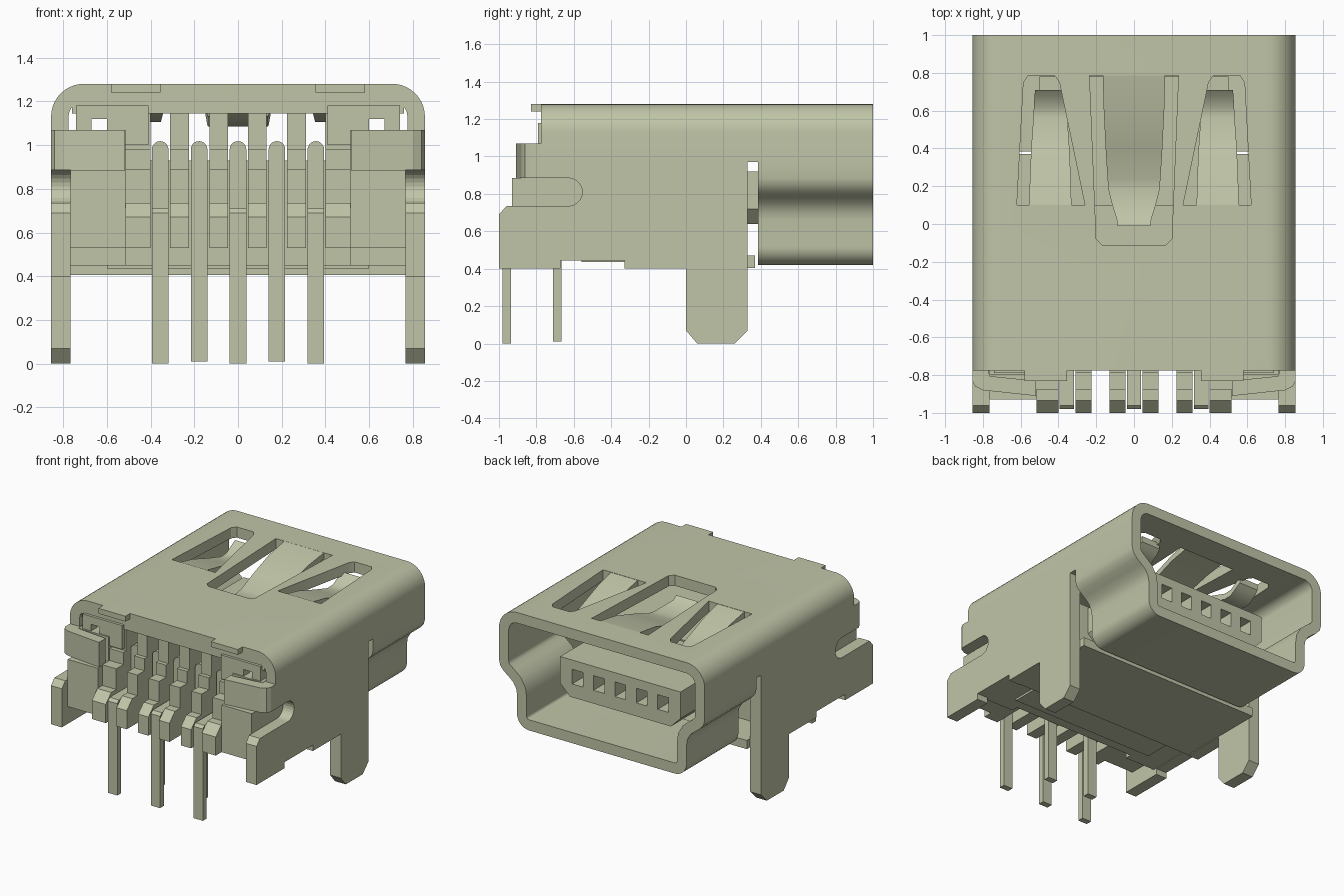
import bpy, bmesh, math
from mathutils import Vector

if "Cube" in bpy.data.objects:
    bpy.data.objects.remove(bpy.data.objects["Cube"], do_unlink=True)

COLOR = (0.53, 0.56, 0.39, 1)
mat = bpy.data.materials.new("pale olive metal")
mat.use_nodes = True
mat.diffuse_color = COLOR
mat.node_tree.nodes["Principled BSDF"].inputs["Base Color"].default_value = COLOR


def finish(name, bm, smooth=False):
    bmesh.ops.recalc_face_normals(bm, faces=bm.faces)
    me = bpy.data.meshes.new(name)
    bm.to_mesh(me)
    bm.free()
    me.materials.append(mat)
    ob = bpy.data.objects.new(name, me)
    bpy.context.scene.collection.objects.link(ob)
    if smooth:
        shade(ob)
    return ob


def shade(ob):
    bpy.ops.object.select_all(action='DESELECT')
    ob.select_set(True)
    bpy.context.view_layer.objects.active = ob
    bpy.ops.object.shade_smooth_by_angle(angle=math.radians(32))


def prism(name, pts, axis, a, b, smooth=False):
    """Extrude a 2D outline along an axis from a to b."""
    place = {'x': lambda u, v, w: (w, u, v),
             'y': lambda u, v, w: (u, w, v),
             'z': lambda u, v, w: (u, v, w)}[axis]
    bm = bmesh.new()
    r0 = [bm.verts.new(place(u, v, a)) for u, v in pts]
    r1 = [bm.verts.new(place(u, v, b)) for u, v in pts]
    bm.faces.new(r0)
    bm.faces.new(r1[::-1])
    n = len(pts)
    for i in range(n):
        j = (i + 1) % n
        bm.faces.new((r0[i], r0[j], r1[j], r1[i]))
    return finish(name, bm, smooth)


def box(name, x0, x1, y0, y1, z0, z1):
    return prism(name, [(x0, y0), (x1, y0), (x1, y1), (x0, y1)], 'z', z0, z1)


def arc(cx, cz, r, a0, a1, n=10):
    return [(cx + r * math.cos(math.radians(a0 + (a1 - a0) * i / n)),
             cz + r * math.sin(math.radians(a0 + (a1 - a0) * i / n))) for i in range(n + 1)]


def wall(pts, t):
    """Close an open path into a wall of thickness t, to its right-hand side."""
    p = [Vector(q) for q in pts]
    inner = []
    for i in range(len(p)):
        d0 = (p[i] - p[max(i - 1, 0)])
        d1 = (p[min(i + 1, len(p) - 1)] - p[i])
        d0 = d0 if d0.length else d1
        d1 = d1 if d1.length else d0
        n0 = Vector((d0.y, -d0.x)).normalized()
        n1 = Vector((d1.y, -d1.x)).normalized()
        m = (n0 + n1).normalized()
        inner.append(tuple(p[i] + m * t / max(m.dot(n0), 0.5)))
    return list(pts) + inner[::-1]


def cut(target, cutters):
    for c in cutters:
        c.hide_render = True
        bpy.context.view_layer.objects.active = target
        m = target.modifiers.new("cut", 'BOOLEAN')
        m.operation, m.solver, m.object = 'DIFFERENCE', 'EXACT', c
        bpy.ops.object.modifier_apply(modifier=m.name)
        bpy.data.objects.remove(c, do_unlink=True)


def mirror_x(pts):
    return [(-x, z) for x, z in pts[::-1]]


T = 0.08
# Shell roof with rounded shoulders, running the full depth
right = arc(0.705, 1.13, 0.15, 90, 0) + [(0.855, 0.97)]
roof = prism("shell_roof", wall(mirror_x(right) + right, T), 'y', -0.775, 1.0)
holes = [prism("cutter", [(-0.235, 0.785), (-0.2, -0.08), (-0.17, -0.11), (0.17, -0.11),
                          (0.2, -0.08), (0.235, 0.785)], 'z', 1.1, 1.4)]
for s in (-1, 1):
    side = [(0.42, 0.785), (0.56, 0.785), (0.585, 0.75), (0.62, 0.1),
            (0.26, 0.1), (0.395, 0.75)]
    holes.append(prism("cutter", [(s * x, y) for x, y in side], 'z', 1.1, 1.4))
cut(roof, holes)
shade(roof)

# Narrower lower half of the mouth
lower = [(0.855, 0.97), (0.855, 0.885), (0.845, 0.845), (0.815, 0.81), (0.775, 0.78),
         (0.737, 0.748), (0.712, 0.705), (0.705, 0.66)] + arc(0.605, 0.52, 0.1, 0, -90)
prism("shell_mouth_lower", wall(lower + mirror_x(lower), T), 'y', 0.385, 1.0, True)


def finger(name, cx, stations, t=0.045):
    """Bent spring leaf through (y, z, half width) stations."""
    bm = bmesh.new()
    rings = [[bm.verts.new((cx + sx * w, y, z - dz)) for sx, dz in
              ((-1, 0), (1, 0), (1, t), (-1, t))] for y, z, w in stations]
    for a, b in zip(rings, rings[1:]):
        for i in range(4):
            j = (i + 1) % 4
            bm.faces.new((a[i], a[j], b[j], b[i]))
    bm.faces.new(rings[0])
    bm.faces.new(rings[-1][::-1])
    finish(name, bm, True)


# Spring fingers bent down into the shell
finger("spring_center", 0, [(0.79, 1.28, 0.165), (0.6, 1.25, 0.16), (0.4, 1.19, 0.15),
                            (0.24, 1.135, 0.14), (0.18, 1.13, 0.135), (0.1, 1.145, 0.115),
                            (0.02, 1.165, 0.09), (-0.01, 1.19, 0.088)])
for s in (-1, 1):
    finger("spring_side", s * 0.443, [(0.09, 1.28, 0.112), (0.25, 1.245, 0.108),
                                      (0.42, 1.19, 0.1), (0.56, 1.15, 0.09),
                                      (0.62, 1.155, 0.087), (0.68, 1.195, 0.084),
                                      (0.71, 1.22, 0.08)])

# Side plates with open slot and solder leg, wrapped tabs, roof tabs
slot = [(-0.63 + y, z) for y, z in arc(0, 0.81, 0.075, 90, -90, 12)]
plate = ([(-1, 0.4), (-0.67, 0.4), (-0.67, 0.445), (-0.33, 0.445), (-0.33, 0.4), (0, 0.4),
          (0, 0.07), (0.06, 0), (0.26, 0), (0.33, 0.07), (0.33, 0.97), (-0.775, 0.97),
          (-0.775, 0.885)] + slot + [(-0.96, 0.735), (-1, 0.69)])
wrap = [(0.855, -0.72), (0.855, -0.83), (0.84, -0.86), (0.8, -0.88), (0.52, -0.91),
        (0.52, -0.83), (0.765, -0.805), (0.775, -0.72)]
for s in (-1, 1):
    prism("side_plate", plate, 'x', s * 0.765, s * 0.855)
    prism("wrapped_tab", [(s * x, y) for x, y in wrap], 'z', 0.885, 1.07)
    box("roof_tab", s * 0.355, s * 0.58, -0.83, -0.77, 1.24, 1.28)
    # Framed plate behind each wrapped tab
    box("frame_top", s * 0.41, s * 0.74, -0.79, -0.72, 1.12, 1.18)
    box("frame_inner", s * 0.41, s * 0.6, -0.79, -0.72, 1.0, 1.12)
    box("frame_outer", s * 0.67, s * 0.74, -0.79, -0.72, 1.0, 1.12)

# Floor plates
box("floor_plate", -0.765, 0.765, -0.33, 0.37, 0.405, 0.47)
box("floor_lip", -0.6, 0.6, -0.56, -0.33, 0.435, 0.47)

# Insulating housing
box("housing_body", -0.765, 0.765, -0.65, 0.1, 0.45, 0.93)
box("housing_top_bar", -0.76, 0.76, -0.77, -0.6, 1.145, 1.205)
tooth = [(-1, 0.53), (-1, 0.67), (-0.935, 0.735), (-0.875, 0.735), (-0.875, 0.89),
         (-0.79, 0.89), (-0.79, 0.98), (-0.76, 0.98), (-0.76, 1.15), (-0.6, 1.15), (-0.6, 0.53)]
for s in (-1, 1):
    for x0, x1 in ((0.045, 0.13), (0.225, 0.31), (0.4, 0.515)):
        prism("housing_tooth", tooth, 'x', s * x0, s * x1)
    block = [(-0.93, 0.53), (-0.93, 0.885), (-0.8, 0.885), (-0.8, 1.07), (-0.62, 1.07),
             (-0.62, 0.45), (-0.7, 0.45), (-0.7, 0.53)]
    prism("housing_block", block, 'x', s * 0.515, s * 0.765)

# Tongue with five contact openings
PITCH = 0.178
tongue = prism("tongue", [(-0.5, 0.92), (0.5, 0.92), (0.5, 0.72), (0.42, 0.64),
                          (-0.42, 0.64), (-0.5, 0.72)], 'y', 0.05, 0.78)
cut(tongue, [box("cutter", i * PITCH - 0.045, i * PITCH + 0.045, 0.5, 0.9, 0.74, 0.85)
             for i in range(-2, 3)])

# Contact pins: outer row steps forward, inner row drops straight
for i in range(-2, 3):
    x = i * PITCH
    if i % 2 == 0:
        path = [(-0.71, 0.98), (-0.71, 0.71), (-0.96, 0.71), (-0.98, 0.69), (-0.98, 0),
                (-0.935, 0), (-0.935, 0.665), (-0.665, 0.665), (-0.665, 0.98)]
    else:
        path = [(-0.71, 0.98), (-0.71, 0.01), (-0.665, 0.01), (-0.665, 0.98)]
    prism("pin", path, 'x', x - 0.038, x + 0.038)
    prism("pin_tip", arc(x, 0.98, 0.038, 0, 180, 10), 'y', -0.71, -0.6, True)
